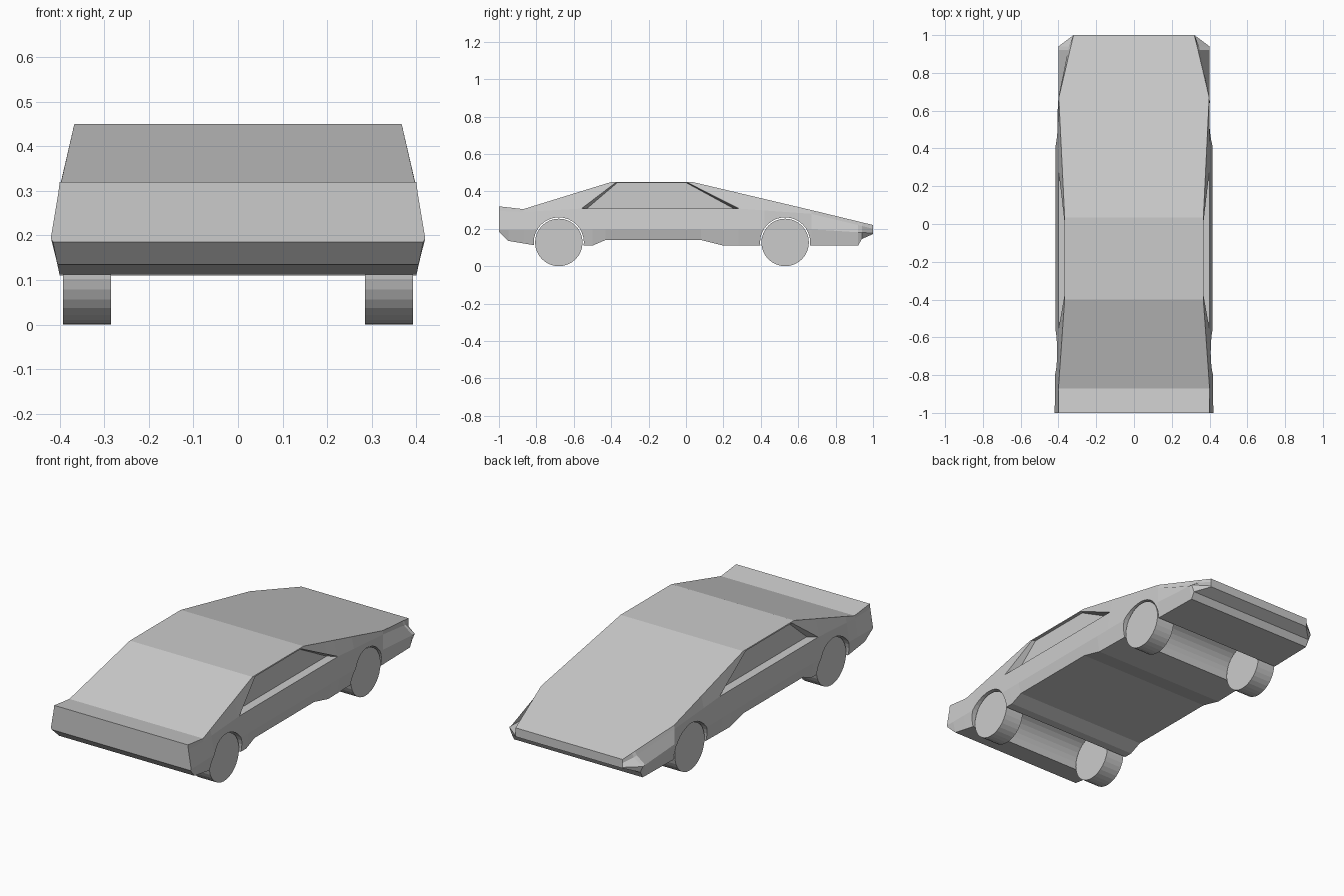
import bpy, bmesh, math

if "Cube" in bpy.data.objects:
    bpy.data.objects.remove(bpy.data.objects["Cube"])

# Body edge lines, each a list of (y, half width, z), from the tail to the nose
RAILS = [
    [(-1, .40, .32), (-.87, .40, .305), (-.4, .367, .45), (.035, .367, .45),
     (.67, .398, .30), (1, .32, .22)],                                        # roof and deck edge
    [(-1, .403, .295), (-.87, .402, .29), (-.56, .40, .308), (.28, .40, .308),
     (.67, .40, .28), (.94, .345, .215), (1, .32, .20)],                      # belt line
    [(-1, .42, .193), (-.57, .415, .197), (.42, .415, .197), (.67, .40, .197),
     (.94, .40, .18), (1, .32, .177)],                                        # side crease
    [(-1, .415, .185), (-.95, .405, .135), (-.8, .40, .11), (-.5, .40, .11),
     (-.43, .40, .14), (.08, .40, .14), (.2, .40, .11), (.92, .385, .11),
     (.94, .385, .145), (1, .318, .172)],                                     # sill
]
WHEEL_Y = (-.68, .53)
WHEEL_Z = .127


def sample(rail, y):
    for (y0, x0, z0), (y1, x1, z1) in zip(rail, rail[1:]):
        if y <= y1:
            t = (y - y0) / (y1 - y0)
            return x0 + (x1 - x0) * t, z0 + (z1 - z0) * t


def loft(name, rings):
    """Closed solid through rings with equal point counts."""
    bm = bmesh.new()
    vs = [[bm.verts.new(p) for p in ring] for ring in rings]
    n = len(vs[0])
    for a, b in zip(vs, vs[1:]):
        for i in range(n):
            j = (i + 1) % n
            bm.faces.new((a[i], a[j], b[j], b[i]))
    bm.faces.new(vs[0])
    bm.faces.new(vs[-1])
    bmesh.ops.recalc_face_normals(bm, faces=bm.faces)
    mesh = bpy.data.meshes.new(name)
    bm.to_mesh(mesh)
    bm.free()
    ob = bpy.data.objects.new(name, mesh)
    bpy.context.collection.objects.link(ob)
    return ob


def cylinder(name, x0, x1, y, r, sides):
    ring = [(math.cos(2 * math.pi * i / sides) * r + y,
             math.sin(2 * math.pi * i / sides) * r + WHEEL_Z) for i in range(sides)]
    return loft(name, [[(x, a, b) for a, b in ring] for x in (x0, x1)])


def cut(target, cutter):
    mod = target.modifiers.new("cut", 'BOOLEAN')
    mod.operation = 'DIFFERENCE'
    mod.solver = 'EXACT'
    mod.object = cutter
    bpy.context.view_layer.objects.active = target
    bpy.ops.object.modifier_apply(modifier=mod.name)
    bpy.data.objects.remove(cutter)


# Wedge body
rings = []
for y in sorted({p[0] for rail in RAILS for p in rail}):
    half = [sample(rail, y) for rail in RAILS]
    rings.append([(x, y, z) for x, z in half] + [(-x, y, z) for x, z in reversed(half)])
body = loft("car_body", rings)

# Wheel arches
for y in WHEEL_Y:
    cut(body, cylinder("arch_cutter", -.6, .6, y, .134, 32))

# Recessed side windows
outer = [(-.565, .308), (.29, .308), (.038, .444), (-.405, .444)]
inner = [(-.53, .308), (.255, .308), (.005, .444), (-.37, .444)]
for s in (-1, 1):
    cut(body, loft("window_cutter", [[(s * .352, *p) for p in inner],
                                     [(s * .41, *p) for p in outer]]))

# Wheels
for place, y in zip(("rear_end", "nose_end"), WHEEL_Y):
    for side, s in (("left", -1), ("right", 1)):
        cylinder(f"{place}_{side}_wheel", s * .285, s * .393, y, WHEEL_Z, 32)
